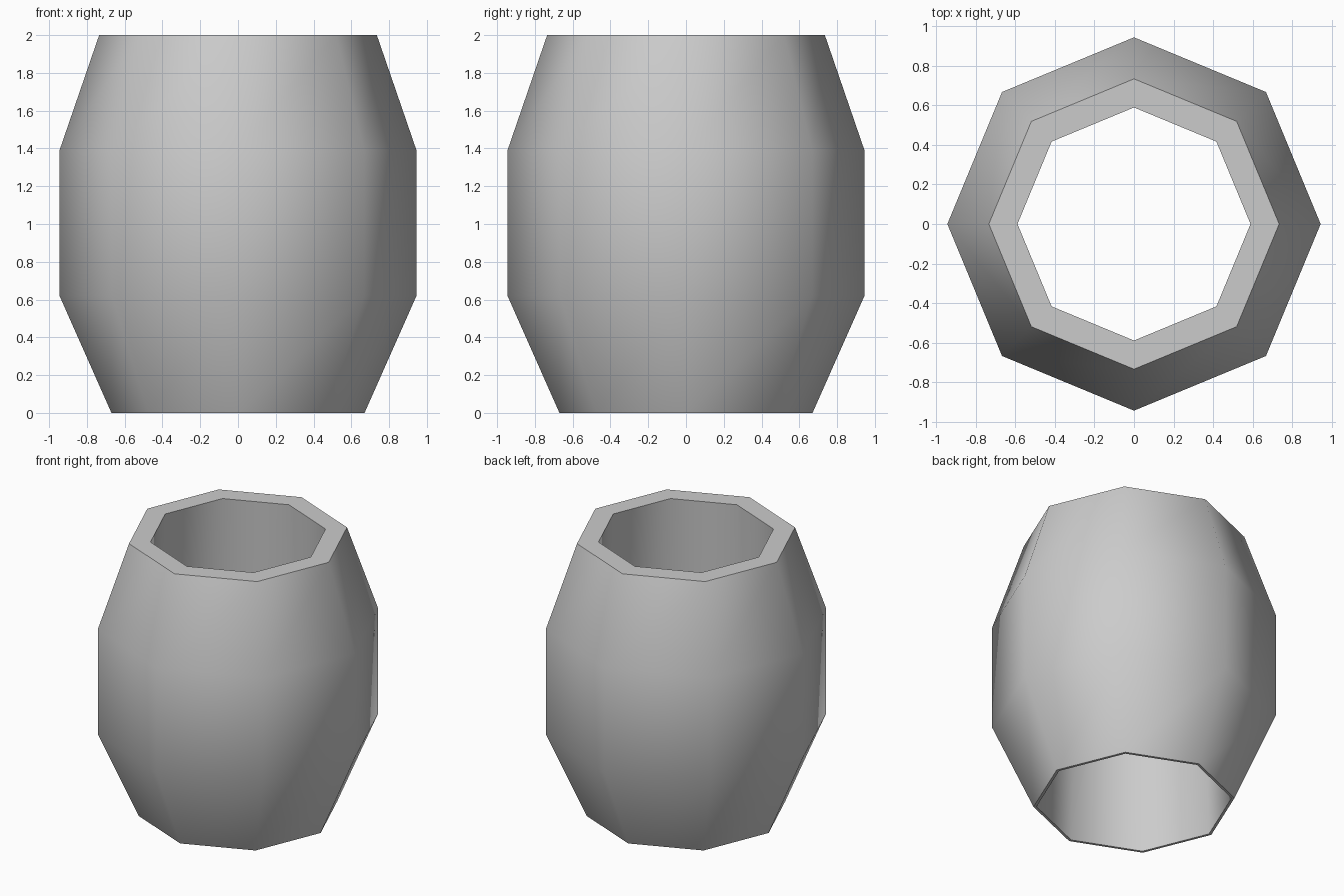
import bpy, bmesh, math

cube = bpy.data.objects.get("Cube")
if cube:
    bpy.data.objects.remove(cube)

# Plain grey material
grey = bpy.data.materials.new("grey")
grey.use_nodes = True
colour = (0.6, 0.6, 0.6, 1)
grey.diffuse_color = colour
grey.node_tree.nodes["Principled BSDF"].inputs["Base Color"].default_value = colour

SIDES = 8
# Closed wall section as (radius, height): outside going up, then inside going down
SECTION = [(0.67, 0), (0.945, 0.62), (0.945, 1.39), (0.735, 2), (0.59, 2), (0.65, 0)]


def lathe(name, section, sides, material):
    """Spin a closed section around z into a faceted ring."""
    bm = bmesh.new()
    rings = []
    for r, z in section:
        angles = [math.tau * i / sides for i in range(sides)]
        rings.append([bm.verts.new((r * math.cos(a), r * math.sin(a), z)) for a in angles])
    for k, low in enumerate(rings):
        high = rings[(k + 1) % len(rings)]
        for i in range(sides):
            j = (i + 1) % sides
            bm.faces.new((low[i], low[j], high[j], high[i]))
    bmesh.ops.recalc_face_normals(bm, faces=bm.faces)
    mesh = bpy.data.meshes.new(name)
    bm.to_mesh(mesh)
    bm.free()
    mesh.materials.append(material)
    obj = bpy.data.objects.new(name, mesh)
    bpy.context.collection.objects.link(obj)
    return obj


# Open barrel-shaped tube, smooth around the sides with crisp rims
barrel = lathe("barrel_tube", SECTION, SIDES, grey)
bpy.ops.object.select_all(action='DESELECT')
barrel.select_set(True)
bpy.context.view_layer.objects.active = barrel
bpy.ops.object.shade_smooth_by_angle(angle=math.radians(55))
